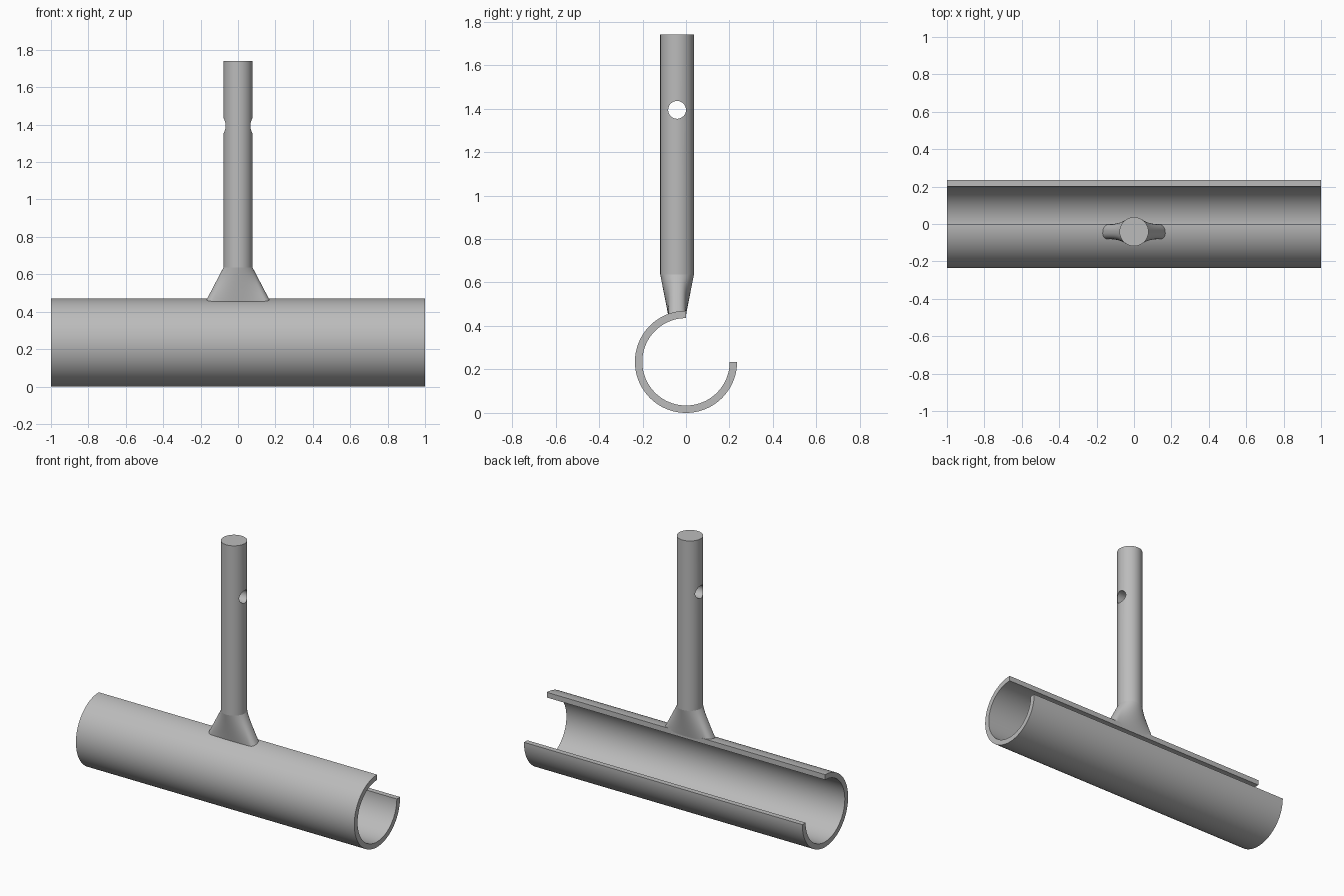
import bpy, bmesh, math
from mathutils import Vector

cube = bpy.data.objects.get("Cube")
if cube:
    bpy.data.objects.remove(cube, do_unlink=True)

steel = bpy.data.materials.new("grey steel")
steel.use_nodes = True
GREY = (0.5, 0.5, 0.5, 1)
steel.diffuse_color = GREY
steel.node_tree.nodes["Principled BSDF"].inputs["Base Color"].default_value = GREY

R_OUT, R_IN = 0.235, 0.201      # half-open tube
ROD_R, ROD_Y = 0.0775, -0.041   # upright rod
COLLAR_Z, TOP_Z, HOLE_Z = 0.637, 1.74, 1.394
SIDES = 96


def loft(name, rings):
    """Skin a list of closed rings and cap both ends."""
    bm = bmesh.new()
    loops = [[bm.verts.new(p) for p in ring] for ring in rings]
    for a, b in zip(loops, loops[1:]):
        for i in range(len(a)):
            j = (i + 1) % len(a)
            bm.faces.new((a[i], a[j], b[j], b[i]))
    bm.faces.new(loops[0])
    bm.faces.new(loops[-1])
    bmesh.ops.recalc_face_normals(bm, faces=bm.faces)
    mesh = bpy.data.meshes.new(name)
    bm.to_mesh(mesh)
    bm.free()
    obj = bpy.data.objects.new(name, mesh)
    bpy.context.collection.objects.link(obj)
    mesh.materials.append(steel)
    return obj


def activate(obj):
    bpy.ops.object.select_all(action="DESELECT")
    obj.select_set(True)
    bpy.context.view_layer.objects.active = obj


def smooth(obj):
    activate(obj)
    bpy.ops.object.shade_smooth_by_angle(angle=math.radians(30))


def circle(r, z):
    turn = [math.tau * i / SIDES for i in range(SIDES)]
    return [Vector((r * math.cos(t), ROD_Y + r * math.sin(t), z)) for t in turn]


def slot(half_len, half_wid, corner, z):
    """Rounded rectangle with evenly spaced points, starting at +x."""
    pts = []
    n = 12
    for k, (sx, sy) in enumerate(((1, 1), (-1, 1), (-1, -1), (1, -1))):
        for i in range(n + 1):
            t = math.pi / 2 * (k + i / n)
            pts.append(Vector((sx * (half_len - corner) + corner * math.cos(t),
                               ROD_Y + sy * (half_wid - corner) + corner * math.sin(t), z)))
    start = Vector((half_len, ROD_Y, z))
    pts = [start] + pts + [start]
    lengths = [(b - a).length for a, b in zip(pts, pts[1:])]
    step, ring, seg, passed = sum(lengths) / SIDES, [], 0, 0.0
    for i in range(SIDES):
        while passed + lengths[seg] < i * step:
            passed += lengths[seg]
            seg += 1
        f = (i * step - passed) / max(lengths[seg], 1e-9)
        ring.append(pts[seg].lerp(pts[seg + 1], f))
    return ring


# Three-quarter tube, open at the upper back
STEPS = 96
arc = [math.pi / 2 + 1.5 * math.pi * i / STEPS for i in range(STEPS + 1)]
section = [(R_OUT, t) for t in arc] + [(R_IN, t) for t in reversed(arc)]
tube = loft("open_tube", [[(x, r * math.cos(t), R_OUT + r * math.sin(t))
                           for r, t in section] for x in (-1, 1)])
smooth(tube)

# Upright rod with a cross hole
rod = loft("upright_rod", [circle(ROD_R, COLLAR_Z), circle(ROD_R, TOP_Z)])
bpy.ops.mesh.primitive_cylinder_add(vertices=48, radius=0.041, depth=0.5,
                                    location=(0, ROD_Y, HOLE_Z),
                                    rotation=(0, math.pi / 2, 0))
cutter = bpy.context.object
cutter.name = "hole_cutter"
cutter.hide_render = True
cutter.data.materials.append(steel)
cut = rod.modifiers.new("cross_hole", "BOOLEAN")
cut.operation = "DIFFERENCE"
cut.solver = "EXACT"
cut.object = cutter
activate(rod)
bpy.ops.object.modifier_apply(modifier=cut.name)
bpy.data.objects.remove(cutter, do_unlink=True)
smooth(rod)

# Flared foot blending the round rod into a slot-shaped base
base = slot(0.178, 0.040, 0.034, 0.445)
head = circle(ROD_R, COLLAR_Z)
ROWS = 10
foot = loft("flared_foot", [[a.lerp(b, k / ROWS) for a, b in zip(base, head)]
                            for k in range(ROWS + 1)])
smooth(foot)
